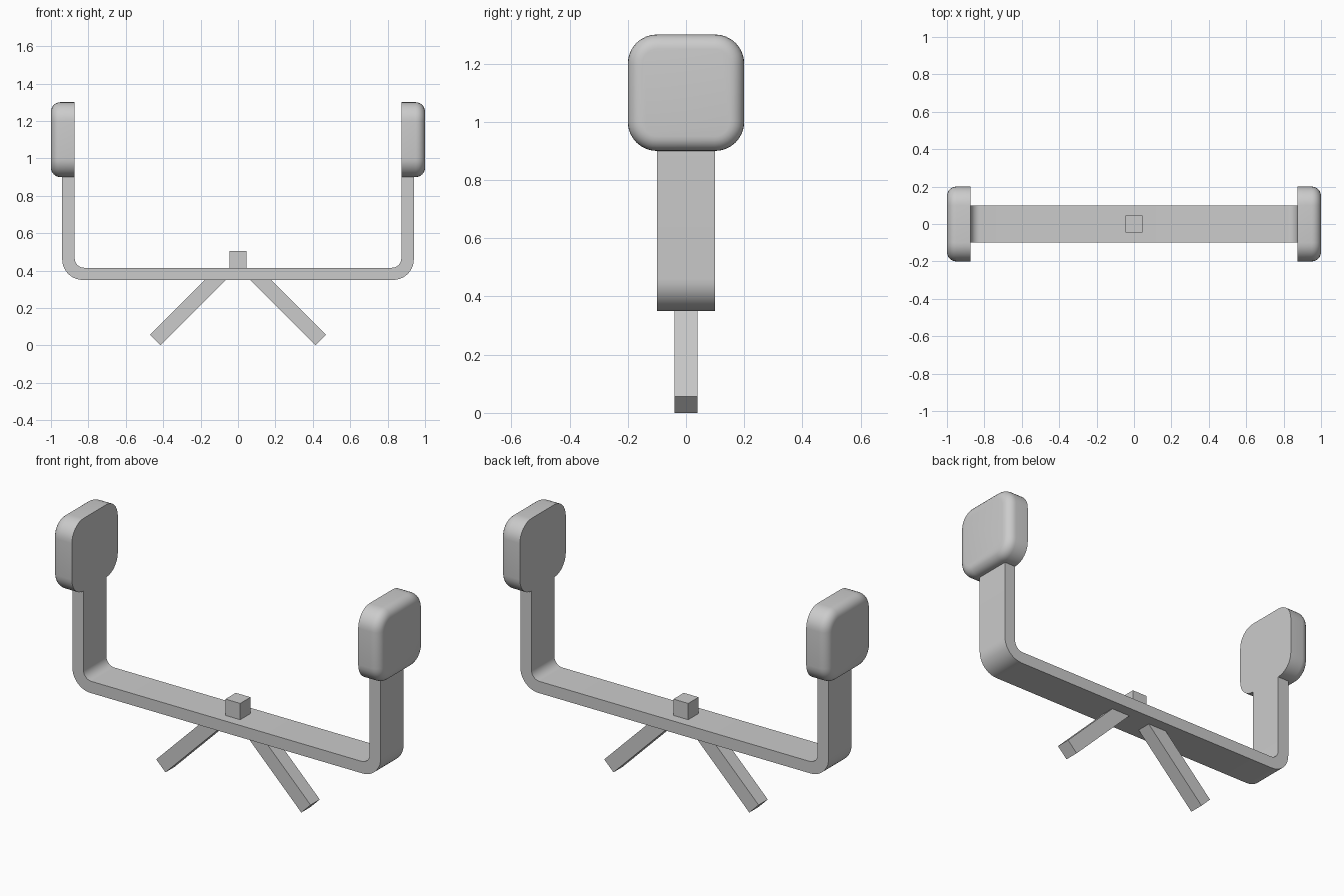
import bpy
import bmesh
from math import sin, cos, pi, radians
from mathutils import Matrix, Vector

if "Cube" in bpy.data.objects:
    bpy.data.objects.remove(bpy.data.objects["Cube"])

grey = bpy.data.materials.new("plain grey")
grey.use_nodes = True
colour = (0.6, 0.6, 0.6, 1)
grey.diffuse_color = colour
grey.node_tree.nodes["Principled BSDF"].inputs["Base Color"].default_value = colour


def finish(name, bm, smooth=False):
    bmesh.ops.recalc_face_normals(bm, faces=bm.faces)
    mesh = bpy.data.meshes.new(name)
    bm.to_mesh(mesh)
    bm.free()
    mesh.materials.append(grey)
    obj = bpy.data.objects.new(name, mesh)
    bpy.context.collection.objects.link(obj)
    if smooth:
        bpy.ops.object.select_all(action="DESELECT")
        obj.select_set(True)
        bpy.context.view_layer.objects.active = obj
        bpy.ops.object.shade_smooth_by_angle(angle=radians(35))
    return obj


def box(name, size, centre, turn=0):
    bm = bmesh.new()
    bmesh.ops.create_cube(bm, size=1)
    place = Matrix.Translation(centre) @ Matrix.Rotation(turn, 4, "Y")
    bm.transform(place @ Matrix.Diagonal((*size, 1)))
    return finish(name, bm)


# U-shaped strap: outer and inner outline, swept across the depth
def u_outline(half, base, top, radius, steps=10):
    right = [(half, top)]
    for i in range(steps + 1):
        a = pi / 2 * i / steps
        right.append((half - radius + radius * cos(a), base + radius - radius * sin(a)))
    return right + [(-x, z) for x, z in reversed(right)]


outer = u_outline(0.94, 0.35, 1.1, 0.11)
inner = u_outline(0.873, 0.415, 1.1, 0.05)
bm = bmesh.new()
rows = [[bm.verts.new((x, y, z)) for x, z in line]
        for line, y in ((outer, -0.1), (outer, 0.1), (inner, 0.1), (inner, -0.1))]
for j in range(4):
    a, b = rows[j], rows[(j + 1) % 4]
    for i in range(len(a) - 1):
        bm.faces.new((a[i], a[i + 1], b[i + 1], b[i]))
for end in (0, -1):
    bm.faces.new([row[end] for row in rows])
finish("strap", bm, smooth=True)

# End pads: rounded square, softened on the outward rim only
for name, side in (("left_pad", 1), ("right_pad", -1)):
    bm = bmesh.new()
    bmesh.ops.create_cube(bm, size=1)
    bm.transform(Matrix.Translation((side * 0.9365, 0, 1.1)) @ Matrix.Diagonal((0.127, 0.4, 0.4, 1)))
    corners = [e for e in bm.edges if abs(e.verts[0].co.x - e.verts[1].co.x) > 0.1]
    bmesh.ops.bevel(bm, geom=corners, offset=0.1, segments=8, profile=0.5, affect="EDGES")
    rim = [e for e in bm.edges if all(v.co.x * side > 0.99 for v in e.verts)]
    bmesh.ops.bevel(bm, geom=rim, offset=0.05, segments=6, profile=0.5, affect="EDGES")
    finish(name, bm, smooth=True)

# Small block on the middle of the strap
box("centre_block", (0.09, 0.09, 0.1), (0, 0, 0.455))

# Splayed legs
for name, side in (("left_leg", 1), ("right_leg", -1)):
    foot, hip = Vector((side * 0.4425, 0, 0.0285)), Vector((side * 0.09, 0, 0.381))
    box(name, (0.08, 0.08, (hip - foot).length), (foot + hip) / 2, -side * pi / 4)
